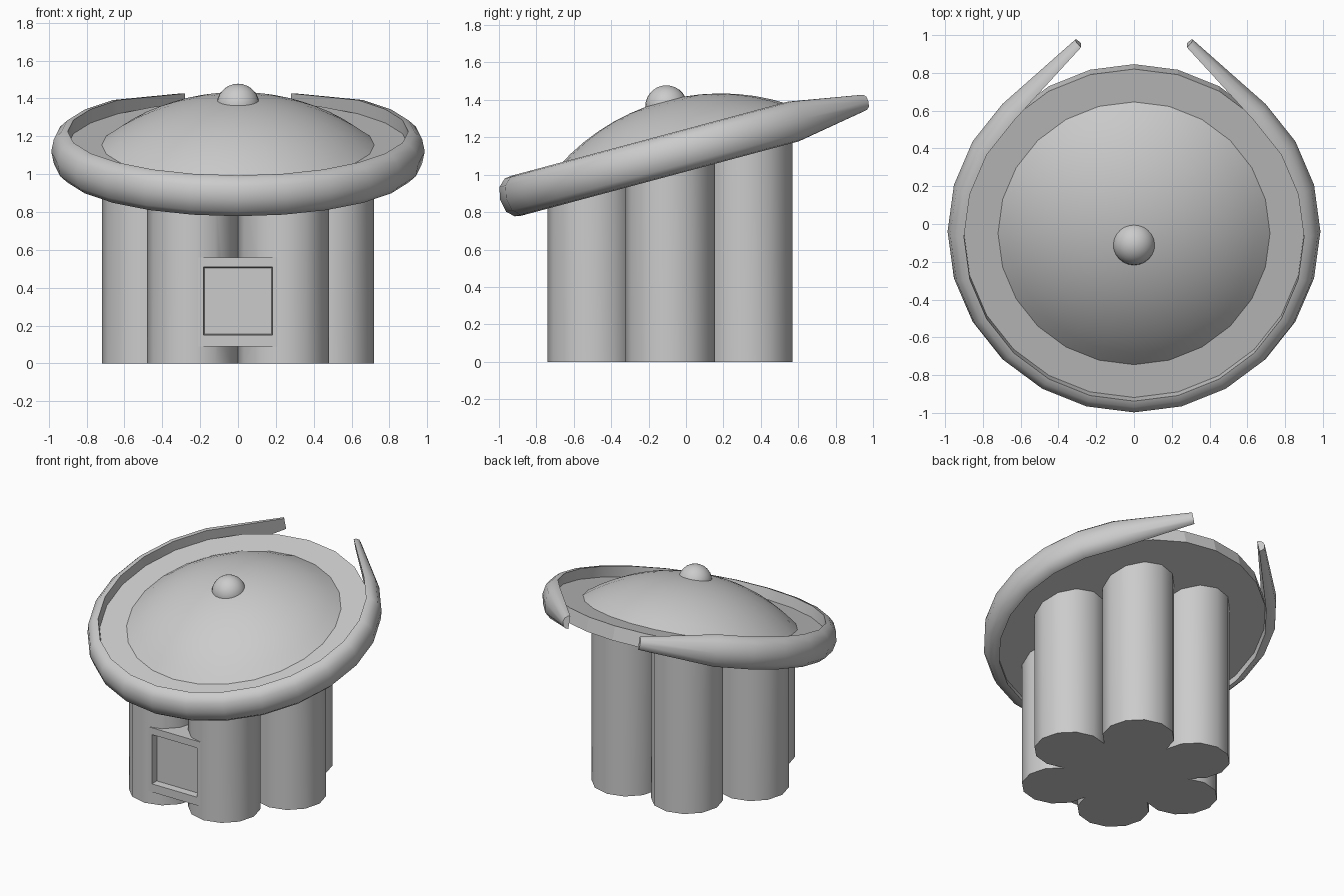
import bpy, bmesh, math
from mathutils import Matrix, Vector

if "Cube" in bpy.data.objects:
    bpy.data.objects.remove(bpy.data.objects["Cube"])

TILT = math.radians(15)
ROOF = Matrix.Translation((0, -0.04, 1.12)) @ Matrix.Rotation(TILT, 4, 'X')
BODY_Y = -0.085

grey = bpy.data.materials.new("plain_grey")
grey.diffuse_color = (0.6, 0.6, 0.6, 1)
grey.use_nodes = True
grey.node_tree.nodes["Principled BSDF"].inputs["Base Color"].default_value = grey.diffuse_color


def make(name, bm, matrix=None):
    bmesh.ops.recalc_face_normals(bm, faces=bm.faces)
    mesh = bpy.data.meshes.new(name)
    bm.to_mesh(mesh)
    bm.free()
    if matrix:
        mesh.transform(matrix)
    mesh.materials.append(grey)
    ob = bpy.data.objects.new(name, mesh)
    bpy.context.collection.objects.link(ob)
    return ob


def activate(ob):
    bpy.ops.object.select_all(action='DESELECT')
    ob.select_set(True)
    bpy.context.view_layer.objects.active = ob


def smooth(ob, angle=35):
    activate(ob)
    bpy.ops.object.shade_smooth_by_angle(angle=math.radians(angle))


def loft(rings, closed_ends=True):
    """Skin a list of equal-length point rings."""
    bm = bmesh.new()
    vs = [[bm.verts.new(p) for p in ring] for ring in rings]
    n = len(vs[0])
    for a, b in zip(vs, vs[1:]):
        for i in range(n):
            j = (i + 1) % n
            bm.faces.new((a[i], a[j], b[j], b[i]))
    if closed_ends:
        bm.faces.new(vs[0])
        bm.faces.new(vs[-1])
    return bm


def circle(r, z, n=24):
    return [(r * math.cos(2 * math.pi * i / n), r * math.sin(2 * math.pi * i / n), z)
            for i in range(n)]


def box(x, y0, y1, z0, z1, inset=0.0):
    front = [(-x, y0, z0), (x, y0, z0), (x, y0, z1), (-x, y0, z1)]
    k = x - inset
    back = [(-k, y1, z0 + inset), (k, y1, z0 + inset), (k, y1, z1 - inset), (-k, y1, z1 - inset)]
    return loft([front, back])


def column(name, cx, cy, r, n):
    """Upright prism whose top is cut to the slope of the roof."""
    low = [(cx + x, cy + y, 0) for x, y, _ in circle(r, 0, n)]
    high = [(x, y, 1.12 + (y + 0.04) * math.tan(TILT)) for x, y, _ in low]
    return make(name, loft([low, high]))


# Body: core and six round lobes
column("body_core", 0, BODY_Y, 0.48, 6)
lobes = []
for i in range(6):
    a = math.radians(60 * i)
    lobes.append(column(f"body_lobe_{i + 1}", 0.48 * math.cos(a),
                        BODY_Y + 0.48 * math.sin(a), 0.24, 12))

# Window panel between the front lobes, with a recess cut through panel and lobes
panel = make("window_panel", box(0.22, -0.733, -0.5, 0.09, 0.56))
cutter = make("window_cutter", box(0.187, -0.78, -0.685, 0.145, 0.515, 0.01))
cutter.hide_render = True
for ob in (panel, lobes[4], lobes[5]):
    mod = ob.modifiers.new("recess", 'BOOLEAN')
    mod.operation = 'DIFFERENCE'
    mod.solver = 'EXACT'
    mod.object = cutter
    activate(ob)
    bpy.ops.object.modifier_apply(modifier=mod.name)
bpy.data.objects.remove(cutter)
for ob in lobes:
    smooth(ob)

# Tilted roof plate
make("roof_plate", loft([circle(0.9, -0.065), circle(0.9, 0.035)]), ROOF)

# Shallow dome: spherical cap
H, A = 0.25, 0.72
R = (A * A + H * H) / (2 * H)
edge = math.asin(A / R)
rings = [circle(R * math.sin(edge * t / 8), 0.035 + H - R + R * math.cos(edge * t / 8))
         for t in range(8, 0, -1)]
bm = loft(rings, False)
bm.verts.ensure_lookup_table()
tip = bm.verts.new((0, 0, 0.035 + H))
last = bm.verts[-25:-1] if len(bm.verts) < 0 else [v for v in bm.verts if v.is_boundary and v.co.z > 0.2]
last.sort(key=lambda v: math.atan2(v.co.y, v.co.x))
for i in range(len(last)):
    bm.faces.new((last[i], last[(i + 1) % len(last)], tip))
smooth(make("roof_dome", bm, ROOF))

# Round knob on the dome
bm = bmesh.new()
bmesh.ops.create_uvsphere(bm, u_segments=24, v_segments=14, radius=0.113)
smooth(make("roof_knob", bm, Matrix.Translation((0, -0.105, 1.365))))

# Rim: open ring with flat inner wall, ending in two straight tapered arms
PROFILE = [(-0.04, 0.11), (-0.005, 0.104), (0.033, 0.068), (0.047, 0.0),
           (0.033, -0.068), (-0.005, -0.104), (-0.04, -0.11)]


def section(center, angle, sr=1.0, sh=1.0):
    d = Vector((math.cos(angle), math.sin(angle), 0))
    return [center + d * r * sr + Vector((0, 0, h * sh)) for r, h in PROFILE]


sections = [section(Vector((-0.295, 1.035, 0)), math.radians(135), 0.5, 0.4)]
for deg in range(135, 406, 15):
    a = math.radians(deg)
    sections.append(section(Vector((math.cos(a), math.sin(a), 0)) * 0.94, a))
sections.append(section(Vector((0.295, 1.035, 0)), math.radians(45), 0.5, 0.4))
smooth(make("roof_rim", loft(sections), ROOF), 40)
